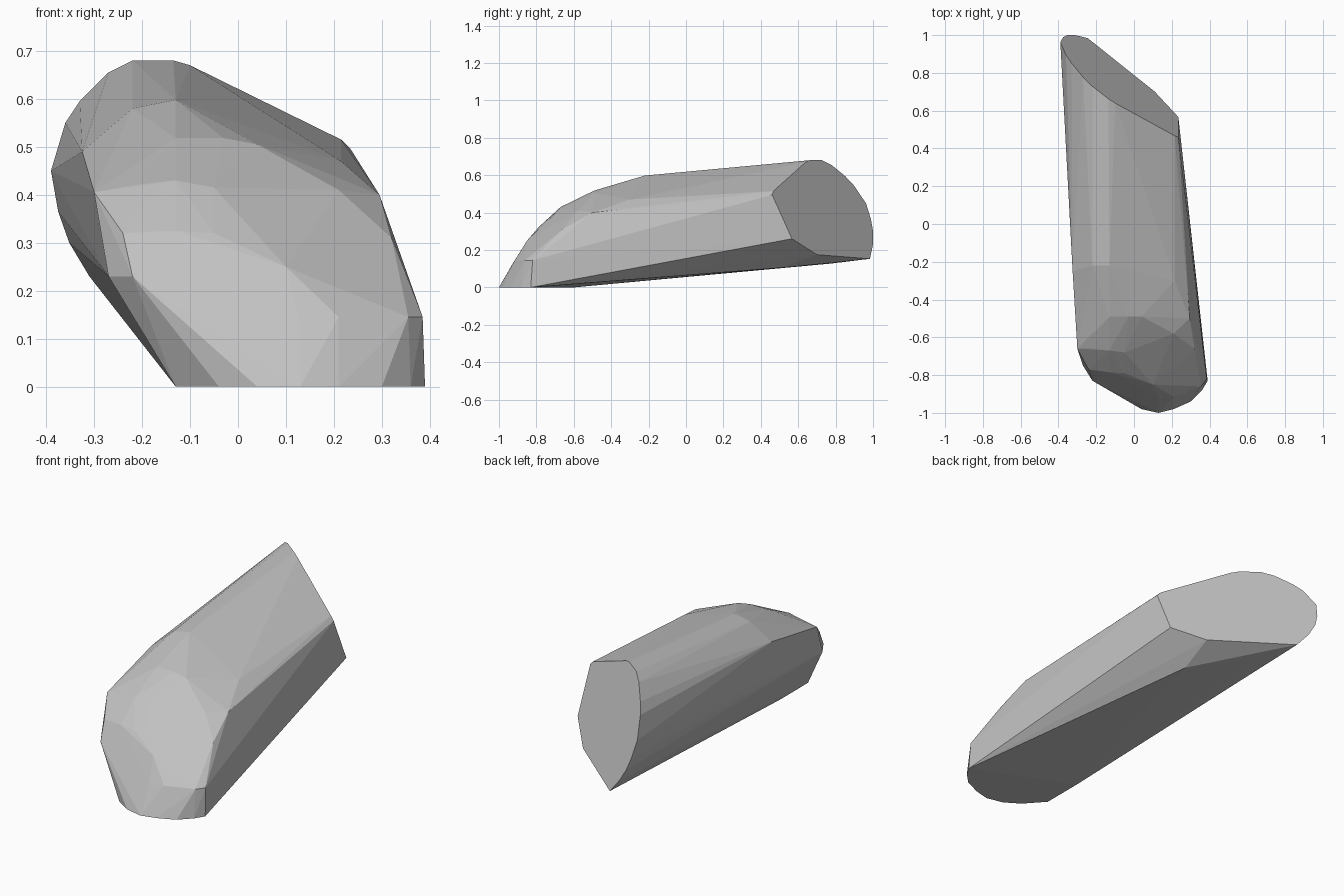
import bpy, bmesh

# Sloping flat cut at the back: outline given in x, z; y follows from the cut plane
cut_outline = [(.235, .495), (.215, .515), (.235, .26), (.11, .175), (-.245, .153),
               (-.31, .23), (-.352, .3), (-.375, .365), (-.39, .45), (-.36, .55),
               (-.33, .595), (-.27, .655), (-.22, .68), (-.135, .68), (-.1, .67)]
points = [(x, min(1.0, .864 - .77 * x - .449 * z), z) for x, z in cut_outline]

# Flat underside resting on the ground, x and y
base_outline = [(.39, -.83), (.36, -.88), (.3, -.94), (.21, -.98), (.13, -1.0),
                (.04, -.98), (-.04, -.93), (-.13, -.83), (-.13, -.6)]
points += [(x, y, 0) for x, y in base_outline]

# Faceted rounded nose and shoulders
points += [
    (-.13, -.22, .598), (-.22, -.22, .58), (-.325, -.25, .49),
    (-.13, -.49, .518), (-.03, -.49, .518), (.04, -.49, .505),
    (.215, -.3, .47), (.295, -.5, .4), (.21, -.58, .41),
    (-.3, -.66, .405), (-.22, -.66, .42), (-.13, -.67, .43), (-.05, -.68, .415),
    (-.24, -.77, .32), (-.13, -.785, .325), (-.05, -.79, .32),
    (.32, -.66, .31), (.342, -.75, .23), (.21, -.82, .23), (.1, -.85, .25),
    (-.27, -.75, .23), (-.22, -.83, .23),
    (.385, -.82, .145), (.355, -.86, .145), (.21, -.915, .145), (.13, -.925, .13),
    (.09, .51, .105), (-.16, .78, .128),
]

# Chipped stone body: convex skin around all the corners
bm = bmesh.new()
for p in points:
    bm.verts.new(p)
hull = bmesh.ops.convex_hull(bm, input=bm.verts)
loose = {v for v in hull["geom_interior"] + hull["geom_unused"]
         if isinstance(v, bmesh.types.BMVert) and v.is_valid and not v.link_faces}
bmesh.ops.delete(bm, geom=list(loose), context="VERTS")
bmesh.ops.recalc_face_normals(bm, faces=bm.faces)

mesh = bpy.data.meshes.new("stone")
bm.to_mesh(mesh)
bm.free()
grey = bpy.data.materials.new("stone grey")
grey.diffuse_color = (.53, .53, .53, 1)
mesh.materials.append(grey)
stone = bpy.data.objects.new("stone", mesh)
bpy.context.collection.objects.link(stone)
